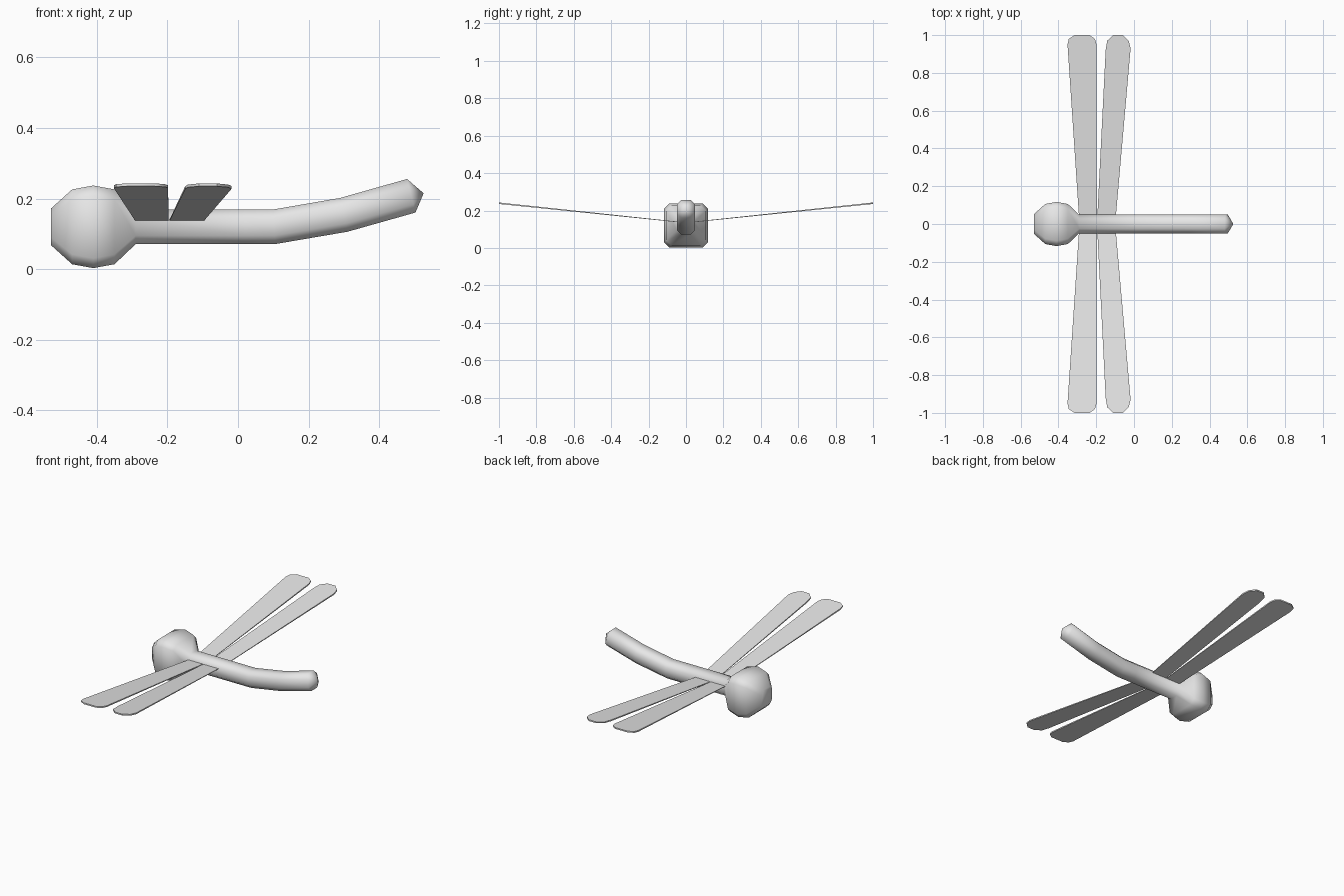
import bpy, bmesh, math
from mathutils import Vector

if "Cube" in bpy.data.objects:
    bpy.data.objects.remove(bpy.data.objects["Cube"])

grey = bpy.data.materials.new("light_grey")
grey.diffuse_color = (0.8, 0.8, 0.8, 1)
grey.use_nodes = True
grey.node_tree.nodes["Principled BSDF"].inputs["Base Color"].default_value = grey.diffuse_color


def finish(name, bm, angle):
    bmesh.ops.recalc_face_normals(bm, faces=bm.faces)
    me = bpy.data.meshes.new(name)
    bm.to_mesh(me)
    bm.free()
    me.materials.append(grey)
    ob = bpy.data.objects.new(name, me)
    bpy.context.collection.objects.link(ob)
    bpy.context.view_layer.objects.active = ob
    ob.select_set(True)
    bpy.ops.object.shade_smooth_by_angle(angle=math.radians(angle))
    ob.select_set(False)
    return ob


# Head and tail: one loft of chamfered squares (x, z, half size, chamfer, tilt in degrees)
rings = [
    (-0.53, 0.12, 0.052, 0.022, 0),
    (-0.47, 0.12, 0.106, 0.028, 0),
    (-0.41, 0.12, 0.117, 0.028, 0),
    (-0.35, 0.12, 0.106, 0.028, 0),
    (-0.29, 0.12, 0.049, 0.024, 0),
    (0.02, 0.12, 0.049, 0.024, 0),
    (0.102, 0.12, 0.049, 0.024, 4),
    (0.30, 0.154, 0.049, 0.024, 12),
    (0.491, 0.208, 0.049, 0.024, 14),
]
bm = bmesh.new()
loops = []
for x, z, h, c, tilt in rings:
    t = math.radians(tilt)
    k = h - c
    section = [(h, k), (k, h), (-k, h), (-h, k), (-h, -k), (-k, -h), (k, -h), (h, -k)]
    loops.append([bm.verts.new((x - v * math.sin(t), u, z + v * math.cos(t)))
                  for u, v in section])
for a, b in zip(loops, loops[1:]):
    for i in range(8):
        j = (i + 1) % 8
        bm.faces.new((a[i], a[j], b[j], b[i]))
bm.faces.new(loops[0])
tip = bm.verts.new((0.526, 0, 0.215))
for i in range(8):
    bm.faces.new((loops[-1][i], loops[-1][(i + 1) % 8], tip))
finish("head_and_tail", bm, 75)


# Wings: thin tapered blades with rounded tips, sloping up from the body
outlines = {
    "front_wing": [(-0.29, 0.02), (-0.352, 0.95), (-0.345, 0.98), (-0.315, 1.0),
                   (-0.235, 1.0), (-0.207, 0.98), (-0.198, 0.95), (-0.197, 0.02)],
    "rear_wing": [(-0.195, 0.02), (-0.15, 0.92), (-0.142, 0.97), (-0.11, 1.0),
                  (-0.06, 1.0), (-0.028, 0.97), (-0.018, 0.93), (-0.098, 0.02)],
}
for name, outline in outlines.items():
    for side, s in (("right", -1), ("left", 1)):
        bm = bmesh.new()
        top, bottom = [], []
        for x, y in outline:
            z = 0.136 + 0.107 * y
            thick = 0.003 + 0.005 * y
            top.append(bm.verts.new((x, s * y, z)))
            bottom.append(bm.verts.new((x, s * y, z - thick)))
        n = len(outline)
        bm.faces.new(top)
        bm.faces.new(bottom[::-1])
        for i in range(n):
            j = (i + 1) % n
            bm.faces.new((top[i], bottom[i], bottom[j], top[j]))
        finish(name + "_" + side, bm, 40)
